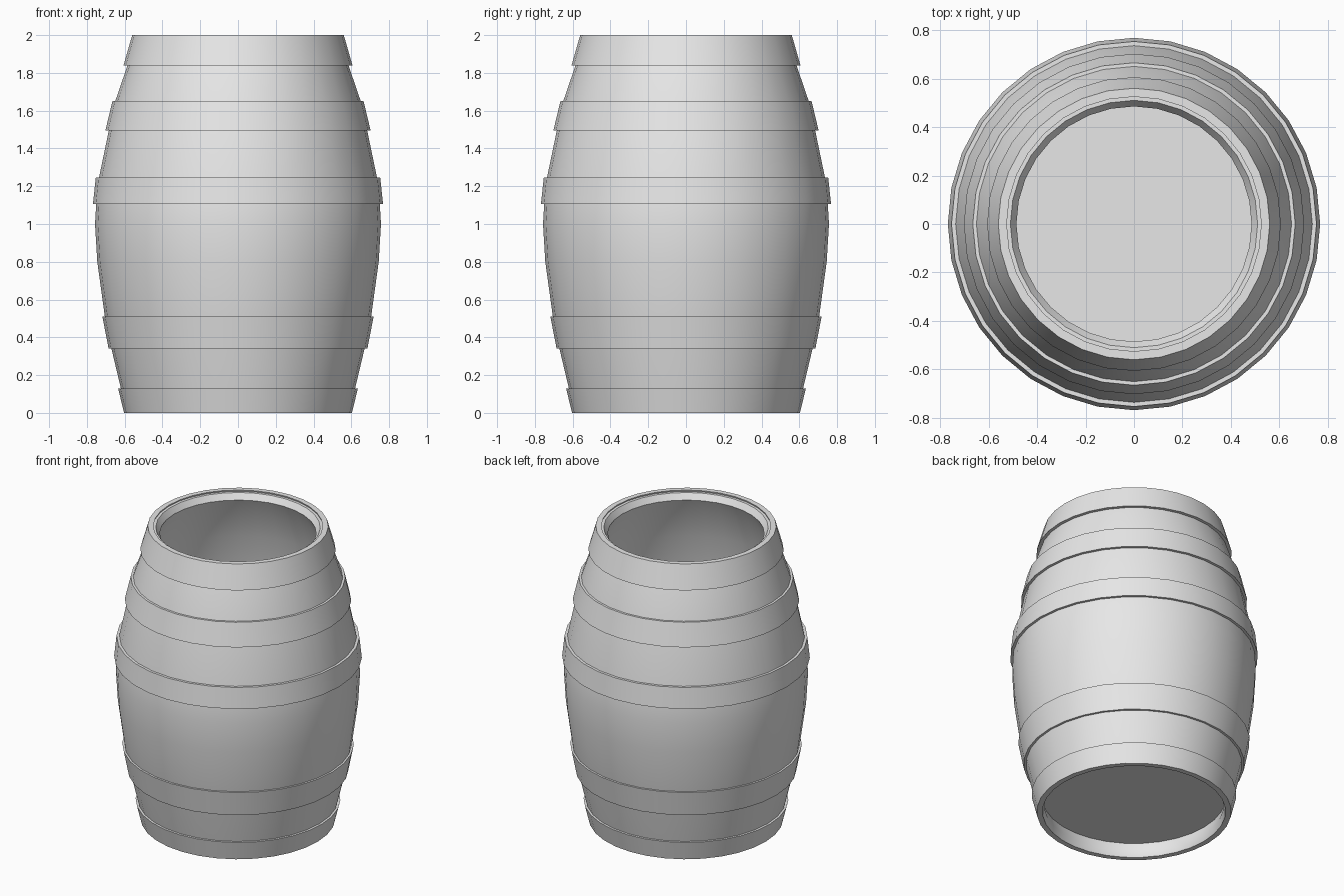
import bpy
import bmesh
import math

SIDES = 32

old = bpy.data.objects.get("Cube")
if old:
    bpy.data.objects.remove(old, do_unlink=True)

# One plain grey for everything
grey = bpy.data.materials.new("plain_grey")
grey.use_nodes = True
colour = (0.8, 0.8, 0.8, 1)
grey.diffuse_color = colour
grey.node_tree.nodes["Principled BSDF"].inputs["Base Color"].default_value = colour


def lathe(name, profile, closed=True):
    """Turn a (radius, z) profile around the z axis."""
    bm = bmesh.new()
    rings = []
    for i in range(SIDES):
        a = math.tau * i / SIDES
        rings.append([bm.verts.new((r * math.cos(a), r * math.sin(a), z))
                      for r, z in profile])
    count = len(profile)
    for i in range(SIDES):
        here, there = rings[i], rings[(i + 1) % SIDES]
        for j in range(count if closed else count - 1):
            k = (j + 1) % count
            bm.faces.new((here[j], there[j], there[k], here[k]))
    if not closed:
        # Cap both ends into a solid disc
        bm.faces.new([ring[0] for ring in rings])
        bm.faces.new([ring[-1] for ring in rings])
    bmesh.ops.recalc_face_normals(bm, faces=bm.faces)
    mesh = bpy.data.meshes.new(name)
    bm.to_mesh(mesh)
    bm.free()
    mesh.materials.append(grey)
    obj = bpy.data.objects.new(name, mesh)
    bpy.context.collection.objects.link(obj)
    bpy.ops.object.select_all(action="DESELECT")
    obj.select_set(True)
    bpy.context.view_layer.objects.active = obj
    bpy.ops.object.shade_smooth_by_angle(angle=math.radians(35))
    return obj


# Hollow bulging wall, with the inside following the outside
outer = [(0.59, 0.0), (0.62, 0.13), (0.67, 0.34), (0.705, 0.51), (0.745, 0.8),
         (0.757, 1.0), (0.75, 1.12), (0.735, 1.25), (0.685, 1.49),
         (0.65, 1.65), (0.585, 1.84), (0.535, 1.99)]
wall = 0.045
inner = [(r - wall, z) for r, z in outer[1:-1]]
lathe("barrel_wall", outer + [(0.51, 1.99), (0.485, 1.95)] + inner[::-1]
      + [(0.555, 0.04), (0.57, 0.0)])

# Bands around the wall: bottom z, bottom radius, top z, top radius
bands = {
    "bottom_band": (0.0, 0.603, 0.13, 0.635),
    "lower_band": (0.34, 0.685, 0.51, 0.718),
    "middle_band": (1.105, 0.768, 1.245, 0.753),
    "upper_band": (1.495, 0.702, 1.65, 0.665),
    "top_band": (1.84, 0.606, 2.0, 0.56),
}
for name, (z0, r0, z1, r1) in bands.items():
    depth = 0.035
    lathe(name, [(r0, z0), (r1, z1), (r1 - depth, z1), (r0 - depth, z0)])

# Floor disc, set up inside the lower rim
lathe("floor_disc", [(0.59, 0.1), (0.59, 0.12)], closed=False)
